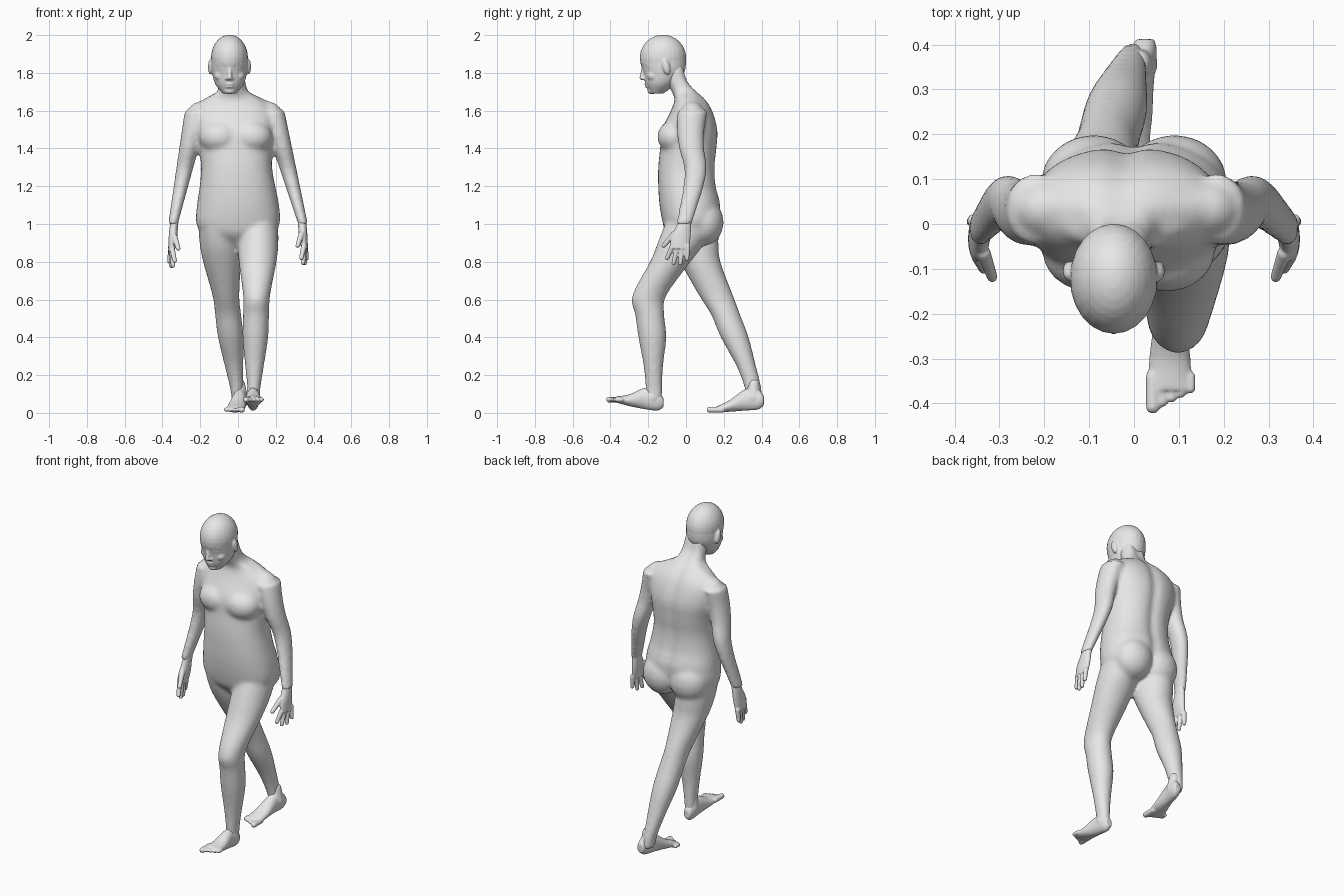
import bpy, bmesh, math
from mathutils import Matrix, Vector

cube = bpy.data.objects.get("Cube")
if cube:
    bpy.data.objects.remove(cube, do_unlink=True)

skin = bpy.data.materials.new("light_grey")
skin.use_nodes = True
grey = (.8, .8, .8, 1)
skin.diffuse_color = grey
skin.node_tree.nodes["Principled BSDF"].inputs["Base Color"].default_value = grey


def spline(rows, steps=4):
    """Smoothly interpolate the section rows."""
    smooth = []
    last = len(rows) - 1
    for i in range(last):
        before, start, end, after = (Vector(rows[min(max(i + k, 0), last)]) for k in (-1, 0, 1, 2))
        leave, arrive = (end - before) / 2, (after - start) / 2
        for s in range(steps):
            t = s / steps
            ease = t * t * (3 - 2 * t)
            smooth.append(start.lerp(end, ease) + leave * t * (1 - t) ** 2 - arrive * t * t * (1 - t))
    return smooth + [Vector(rows[-1])]


def rounded(value, fullness):
    """Push a sine or cosine outwards for a squarer oval."""
    return math.copysign(abs(value) ** (2 / fullness), value)


def loft(bm, rows, axis="z", fullness=2, groove=0, sides=40):
    """Skin oval sections: position, centre x, half width, lowest and highest depth."""
    rings = []
    for position, centre, half, low, high in spline(rows):
        ring = []
        for k in range(sides):
            angle = math.tau * k / sides
            across = half * rounded(math.cos(angle), fullness)
            depth = (low + high) / 2 + (high - low) / 2 * rounded(math.sin(angle), fullness)
            if math.sin(angle) > 0:
                depth -= groove * math.exp(-(across / .03) ** 2)
            pair = (depth, position) if axis == "z" else (position, depth)
            ring.append(bm.verts.new((centre + across, *pair)))
        rings.append(ring)
    faces = [bm.faces.new(rings[0]), bm.faces.new(rings[-1])]
    for ring, above in zip(rings, rings[1:]):
        for k in range(sides):
            n = (k + 1) % sides
            faces.append(bm.faces.new((ring[k], ring[n], above[n], above[k])))
    bmesh.ops.recalc_face_normals(bm, faces=faces)


def blob(bm, centre, radii, tilt=0):
    matrix = (Matrix.Translation(centre) @ Matrix.Rotation(tilt, 4, "X")
              @ Matrix.Diagonal((*radii, 1)))
    bmesh.ops.create_uvsphere(bm, u_segments=24, v_segments=16, radius=1, matrix=matrix)


def digit(bm, base, tip, base_radius, tip_radius):
    """Tapered bar with rounded ends."""
    base, tip = Vector(base), Vector(tip)
    along = tip - base
    turn = along.to_track_quat("Z", "Y").to_matrix().to_4x4()
    bmesh.ops.create_cone(bm, cap_ends=True, segments=16, radius1=base_radius, radius2=tip_radius,
                          depth=along.length, matrix=Matrix.Translation((base + tip) / 2) @ turn)
    blob(bm, base, [base_radius] * 3)
    blob(bm, tip, [tip_radius] * 3)


def finish(bm, name, voxel, rounds):
    """Fuse the pieces into one smooth skin."""
    mesh = bpy.data.meshes.new(name)
    bm.to_mesh(mesh)
    bm.free()
    mesh.materials.append(skin)
    ob = bpy.data.objects.new(name, mesh)
    bpy.context.collection.objects.link(ob)
    fuse = ob.modifiers.new("fuse", "REMESH")
    fuse.mode = "VOXEL"
    fuse.voxel_size = voxel
    fuse.use_smooth_shade = True
    soften = ob.modifiers.new("soften", "SMOOTH")
    soften.factor = .5
    soften.iterations = rounds


# Trunk and neck, leaning slightly to the right towards the top
body = bmesh.new()
trunk = [(.88, .05, -.04, .06), (.94, .17, -.1, .12), (1, .22, -.122, .17),
         (1.1, .217, -.14, .185), (1.2, .2, -.147, .162), (1.3, .188, -.147, .156),
         (1.4, .195, -.137, .166), (1.5, .215, -.127, .17), (1.6, .21, -.08, .142),
         (1.66, .15, -.06, .105), (1.7, .085, -.075, .065), (1.75, .07, -.1, .02),
         (1.8, .068, -.12, .002), (1.86, .06, -.12, -.015)]
loft(body, [(z, -.05 * max(0, z - 1.15), half, front, back) for z, half, front, back in trunk],
     fullness=2.3, groove=.016)

for side in (-1, 1):
    # Chest and buttocks
    blob(body, (.085 * side - .012, -.06, 1.46), (.108, .092, .088), -.25)
    blob(body, (.09 * side, .092, 1.01), (.118, .107, .125))
    # Shoulder slope and rounded shoulder
    digit(body, (.06 * side - .028, .03, 1.665), (.16 * side - .02, .035, 1.6), .042, .055)
    blob(body, (.18 * side - .018, .033, 1.56), (.078, .07, .088))
    # Arms: straight taper outwards, elbow bent back
    arm = []
    for i, y in enumerate((.035, .025, .03, .05, .04, .015, -.01)):
        drop = i / 10
        width = .064 - .063 * drop
        depth = width + .015
        lean = .03 * (drop - .6)
        arm.append((1.6 - drop, side * (.2 + .24 * drop) + lean, width, y - depth, y + depth))
    loft(body, arm)

# Legs: same girth, the left one striding forward and the right one trailing
girth = [(1.06, .08, .1), (1, .1, .13), (.9, .107, .125), (.8, .1, .107), (.62, .071, .09),
         (.52, .069, .077), (.4, .068, .074), (.25, .05, .052), (.14, .036, .045),
         (.06, .032, .042)]
strides = [(.11, .08, (.03, .02, -.025, -.083, -.195, -.192, -.178, -.173, -.17, -.168)),
           (-.108, .008, (.03, .03, .047, .075, .16, .21, .258, .318, .353, .365))]
for hip, ankle, path in strides:
    loft(body, [(z, ankle + (hip - ankle) * z, width, y - depth, y + depth)
                for (z, width, depth), y in zip(girth, path)])
finish(body, "body", .011, 9)

# Head: skull and jaw
head = bmesh.new()
mid = -.045
blob(head, (mid, -.122, 1.88), (.098, .123, .122))
loft(head, [(z, mid, half, front, back) for z, half, front, back in (
    (1.69, .035, -.19, -.12), (1.74, .075, -.213, -.055), (1.8, .092, -.225, -.01),
    (1.86, .096, -.24, 0), (1.92, .09, -.235, -.01))])
# Nose, lips and chin
digit(head, (mid, -.225, 1.825), (mid, -.232, 1.775), .01, .014)
for z, y in ((1.742, -.203), (1.726, -.198)):
    blob(head, (mid, y, z), (.026, .018, .008))
blob(head, (mid, -.182, 1.705), (.03, .022, .018))
for side in (-1, 1):
    # Nostrils, brows, eyelids, cheeks and ears
    blob(head, (mid + side * .013, -.22, 1.77), (.01, .014, .009))
    digit(head, (mid + side * .02, -.229, 1.848), (mid + side * .06, -.203, 1.846), .01, .009)
    blob(head, (mid + side * .036, -.207, 1.823), (.018, .014, .009))
    blob(head, (mid + side * .045, -.175, 1.785), (.035, .032, .03))
    blob(head, (mid + side * .1, -.105, 1.832), (.014, .02, .042), .25)
finish(head, "head", .005, 5)

# Hands: palm, thumb and four fingers, the right one hanging a little lower
for side, name, drop in ((1, "left_hand", 0), (-1, "right_hand", .015)):
    hand = bmesh.new()
    loft(hand, [(z - drop, side * x, half, front, back) for z, x, half, front, back in (
        (1.06, .33, .019, -.03, .03), (1, .34, .022, -.046, .028), (.93, .345, .023, -.08, .024),
        (.87, .353, .017, -.083, .017))])
    digit(hand, (side * .335, -.065, .945 - drop), (side * .316, -.118, .885 - drop), .016, .012)
    for i in range(4):
        base = (side * (.348 + .003 * i), .027 * i - .073, .88 - drop)
        tip = (side * (.335 + .009 * i), .035 * i - .1, .82 - .03 * math.sin(i) - drop)
        digit(hand, base, tip, .0145, .0115)
    finish(hand, name, .004, 4)

# Feet: shared sole outline and thickness; lifts give the height of the sole from heel to ball
sole = [(0, .02, .05), (.03, .031, .105), (.1, .036, .112), (.18, .046, .062), (.25, .049, .032)]
feet = [("left_foot", 1, -.12, .08, 0, (.03, .012, .02, .036, .055)),
        ("right_foot", -1, .412, .025, .17, (.04, .018, .012, .006, .002))]
for name, side, heel, x, drift, lifts in feet:
    foot = bmesh.new()
    loft(foot, [(heel - s, x - drift * s, half, lift, lift + thick)
                for (s, half, thick), lift in zip(sole, lifts)], axis="y")
    # Ankle stub inside the shin
    digit(foot, (x - drift * .06, heel - .055, .08), (x - drift * .1, heel - .053, .15), .038, .03)
    ball = x - drift / 4
    z = lifts[-1] + .015
    for i in range(5):
        toe = ball + side * (.021 * i - .038)
        radius = .0115 if i else .016
        digit(foot, (toe, heel - .22, z), (toe, heel - .287 + .01 * i, z), radius, radius)
    finish(foot, name, .005, 4)
